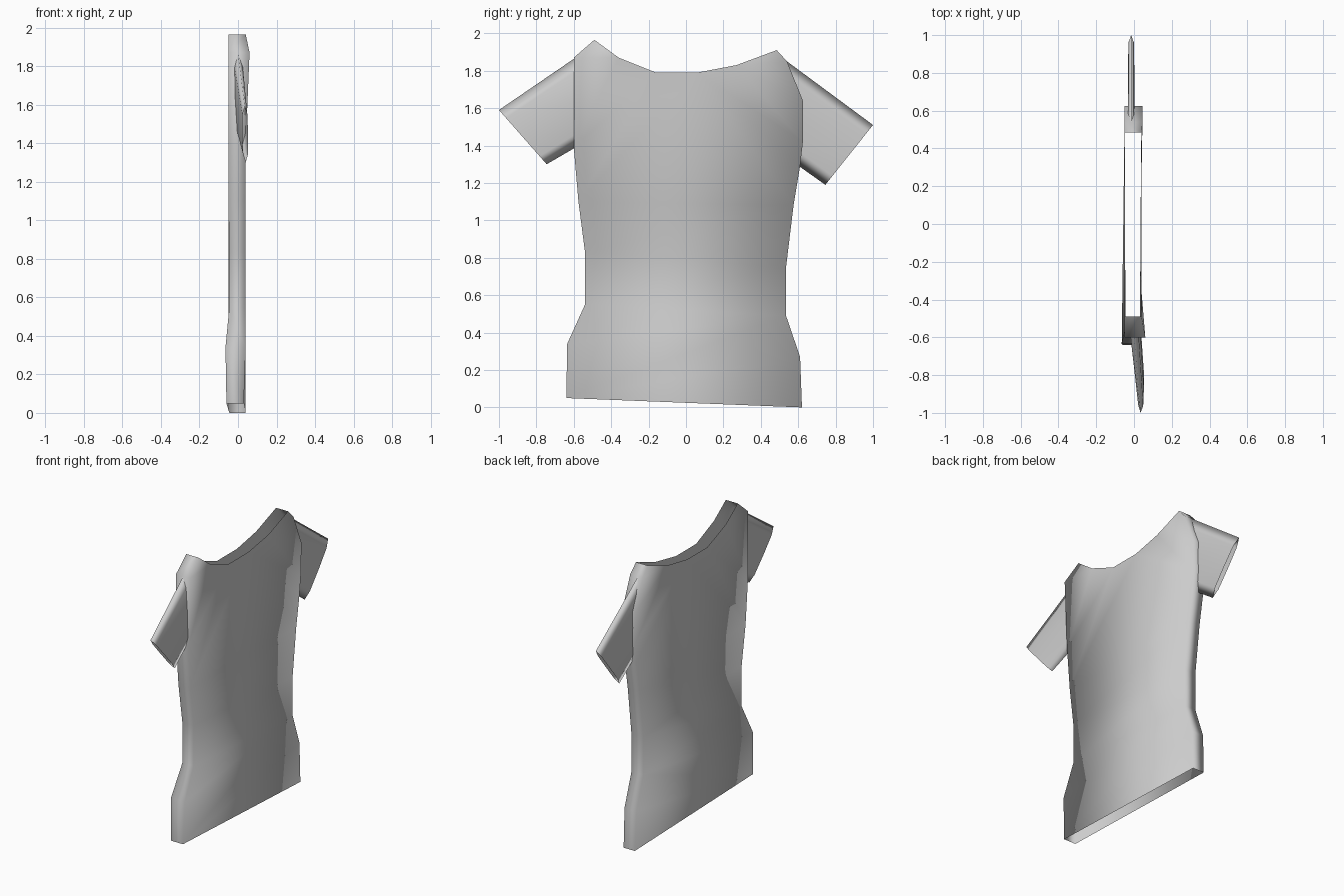
import bpy, bmesh
from mathutils import Vector

if "Cube" in bpy.data.objects:
    bpy.data.objects.remove(bpy.data.objects["Cube"])

def finish(name, bm):
    bmesh.ops.recalc_face_normals(bm, faces=bm.faces)
    bmesh.ops.triangulate(bm, faces=bm.faces[:], ngon_method='BEAUTY')
    me = bpy.data.meshes.new(name)
    bm.to_mesh(me)
    bm.free()
    for p in me.polygons:
        p.use_smooth = True
    ob = bpy.data.objects.new(name, me)
    bpy.context.collection.objects.link(ob)
    return ob

# Shirt body: outline as (y, z, back x, front x), hem first, neck last
right_side = [(.62, 0, -.045, .04), (.61, .27, -.05, .04), (.535, .49, -.05, .04),
              (.535, .75, -.05, .04), (.575, 1.08, -.05, .04), (.61, 1.29, -.05, .04),
              (.625, 1.42, -.05, .04), (.625, 1.64, -.05, .045), (.54, 1.85, -.05, .045),
              (.485, 1.91, -.05, .04)]
neck = [(.27, 1.83, -.05, .04), (.06, 1.79, -.05, .035), (-.16, 1.79, -.05, .035),
        (-.36, 1.87, -.05, .04)]
left_side = [(-.49, 1.965, -.05, .04), (-.6, 1.87, -.05, .06), (-.6, 1.39, -.05, .04),
             (-.575, 1.1, -.05, .04), (-.54, .83, -.045, .04), (-.54, .55, -.045, .04),
             (-.635, .34, -.065, .04), (-.64, .05, -.06, .03)]
outline = right_side + neck + left_side
bm = bmesh.new()
back = [bm.verts.new((b, y, z)) for y, z, b, f in outline]
front = [bm.verts.new((f, y, z)) for y, z, b, f in outline]
bm.faces.new(front)
bm.faces.new(back[::-1])
n, nr, nn = len(outline), len(right_side), len(neck)
# Side and shoulder walls; neck and hem stay open
for i in range(n - 1):
    if not nr - 1 <= i < nr + nn:
        bm.faces.new((back[i], back[i + 1], front[i + 1], front[i]))
finish("shirt_body", bm)

# Sleeves: flattened open tubes; each end is (top, bottom, half thickness)
def sleeve(name, root, cuff):
    bm = bmesh.new()
    rings = []
    for top, bottom, half in (root, cuff):
        top, bottom = Vector(top), Vector(bottom)
        ring = []
        for t, s in ((0, 0), (.15, 1), (.5, 1.15), (.85, 1), (1, 0),
                     (.85, -1), (.5, -1.15), (.15, -1)):
            ring.append(bm.verts.new(top.lerp(bottom, t) + Vector((s * half, 0, 0))))
        rings.append(ring)
    a, b = rings
    for i in range(8):
        j = (i + 1) % 8
        bm.faces.new((a[i], a[j], b[j], b[i]))
    finish(name, bm)

sleeve("left_sleeve", ((0, -.59, 1.87), (.02, -.59, 1.39), .022),
       ((.035, -1, 1.59), (.04, -.745, 1.3), .013))
sleeve("right_sleeve", ((-.015, .54, 1.85), (-.015, .59, 1.30), .016),
       ((-.015, 1, 1.51), (-.015, .745, 1.19), .014))
